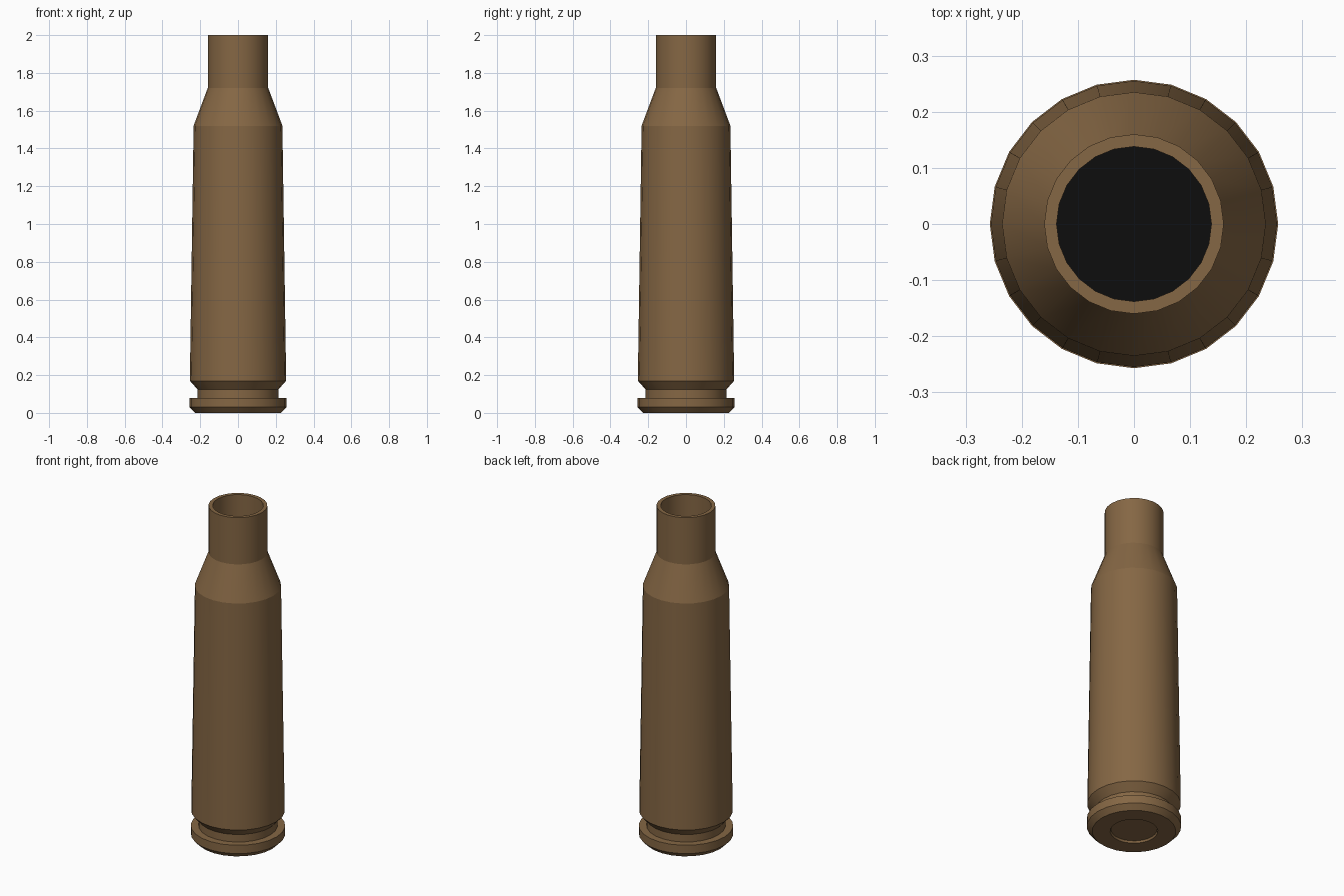
import bpy, bmesh, math

if "Cube" in bpy.data.objects:
    bpy.data.objects.remove(bpy.data.objects["Cube"])

SIDES = 24

def material(name, rgb):
    m = bpy.data.materials.new(name)
    m.diffuse_color = (*rgb, 1)
    m.use_nodes = True
    m.node_tree.nodes["Principled BSDF"].inputs["Base Color"].default_value = m.diffuse_color
    return m

brass = material("dull brass", (0.235, 0.135, 0.058))
dark = material("black interior", (0.004, 0.004, 0.004))

# Outline (radius, height): recessed base centre, rim, groove, body, shoulder, neck, inner wall
profile = [(0.125, 0.012), (0.13, 0.0), (0.228, 0.0), (0.257, 0.03), (0.257, 0.08),
           (0.215, 0.08), (0.215, 0.125), (0.255, 0.17), (0.235, 1.52),
           (0.16, 1.72), (0.16, 2.0), (0.138, 2.0), (0.138, 1.72)]

bm = bmesh.new()
rings = [[bm.verts.new((r * math.cos(2 * math.pi * i / SIDES),
                        r * math.sin(2 * math.pi * i / SIDES), z))
          for i in range(SIDES)] for r, z in profile]
for a, b in zip(rings, rings[1:]):
    for i in range(SIDES):
        j = (i + 1) % SIDES
        bm.faces.new((a[i], a[j], b[j], b[i]))

# Base centre disc and dark floor inside the mouth
bm.faces.new(rings[0][::-1])
bm.faces.new(rings[-1]).material_index = 1

mesh = bpy.data.meshes.new("casing")
bm.to_mesh(mesh)
bm.free()
mesh.materials.append(brass)
mesh.materials.append(dark)
casing = bpy.data.objects.new("casing", mesh)
bpy.context.collection.objects.link(casing)

# Smooth around the sides, crisp at the rings
bpy.context.view_layer.objects.active = casing
casing.select_set(True)
bpy.ops.object.shade_smooth_by_angle(angle=math.radians(18))
